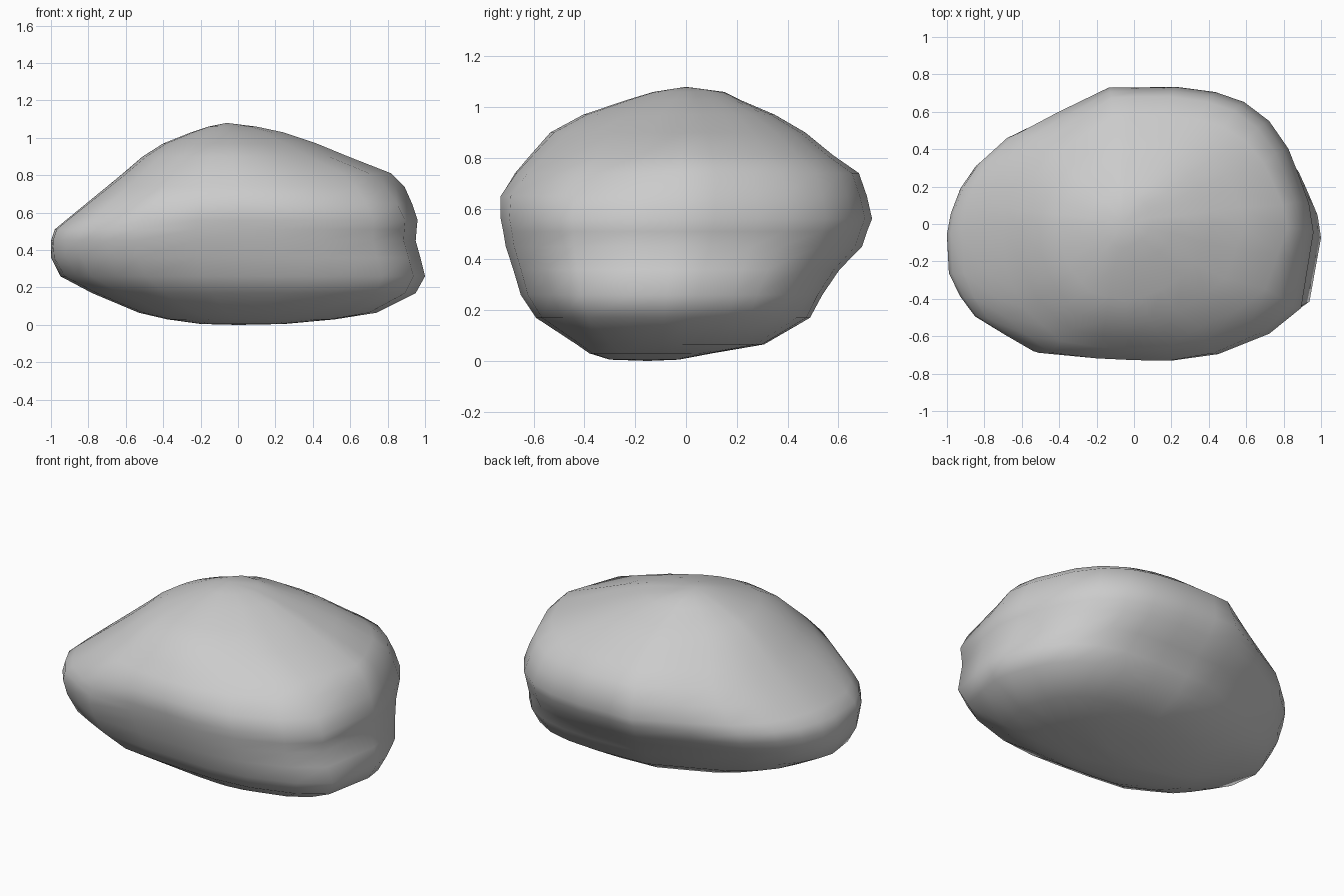
import bpy, bmesh

if "Cube" in bpy.data.objects:
    bpy.data.objects.remove(bpy.data.objects["Cube"])

# Plan outline, normalised to +-1 about the core (counter-clockwise from +x)
OUTLINE = [(1, 0), (.97, .2), (.9, .42), (.85, .57), (.74, .76), (.6, .89), (.44, .96), (.22, 1),
           (0, 1), (-.16, 1), (-.45, .83), (-.7, .67), (-.85, .49), (-.93, .33), (-.98, .15),
           (-1, 0), (-.99, -.32), (-.93, -.51), (-.855, -.67), (-.71, -.81), (-.56, -.94), (-.25, -.98),
           (0, -.99), (.2, -1), (.46, -.95), (.75, -.79), (.93, -.59), (.97, -.25)]

# Height, left, right, front, back extents
LEVELS = [(.005, -.2, .25, -.3, -.03), (.03, -.38, .52, -.38, .1), (.065, -.53, .74, -.43, .3),
          (.17, -.78, .95, -.59, .48), (.26, -.95, 1, -.65, .53), (.36, -1, .975, -.68, .6),
          (.45, -1, .95, -.71, .69), (.51, -.98, .955, -.72, .71), (.56, -.92, .96, -.73, .73),
          (.65, -.81, .93, -.735, .71), (.74, -.7, .89, -.68, .68), (.81, -.615, .82, -.62, .58),
          (.9, -.51, .59, -.54, .47), (.97, -.4, .42, -.41, .35), (1.03, -.25, .24, -.23, .21),
          (1.06, -.16, .1, -.13, .15)]


def ring(bm, z, left, right, front, back):
    cx, cy = .1 - .15 * z, -.1 + .1 * z
    low, high = max(0, (.45 - z) / .45), max(0, (z - .6) / .5)
    verts = []
    for u, v in OUTLINE:
        # soften corners away from mid height, differently per quadrant
        if u > 0 and v > 0:
            cut = -.01 + .02 * high - .04 * low
        elif u > 0:
            cut = -.01 * low + .16 * high
        else:
            cut = .05 * low + .08 * high
        k = 1 - cut * abs(2 * u * v)
        x = cx + k * u * ((right - cx) if u > 0 else (cx - left))
        y = cy + k * v * ((back - cy) if v > 0 else (cy - front))
        verts.append(bm.verts.new((x, y, z)))
    return verts


# Boulder skin: stacked rings closed at base and summit
bm = bmesh.new()
rings = [ring(bm, *level) for level in LEVELS]
n = len(OUTLINE)
for a, b in zip(rings, rings[1:]):
    for i in range(n):
        j = (i + 1) % n
        bm.faces.new((a[i], a[j], b[j], b[i]))
base = bm.verts.new((0, -.15, 0))
summit = bm.verts.new((-.06, 0, 1.08))
for i in range(n):
    j = (i + 1) % n
    bm.faces.new((base, rings[0][j], rings[0][i]))
    bm.faces.new((summit, rings[-1][i], rings[-1][j]))
bmesh.ops.recalc_face_normals(bm, faces=bm.faces)
for f in bm.faces:
    f.smooth = True

mesh = bpy.data.meshes.new("boulder")
bm.to_mesh(mesh)
bm.free()
boulder = bpy.data.objects.new("boulder", mesh)
bpy.context.collection.objects.link(boulder)
